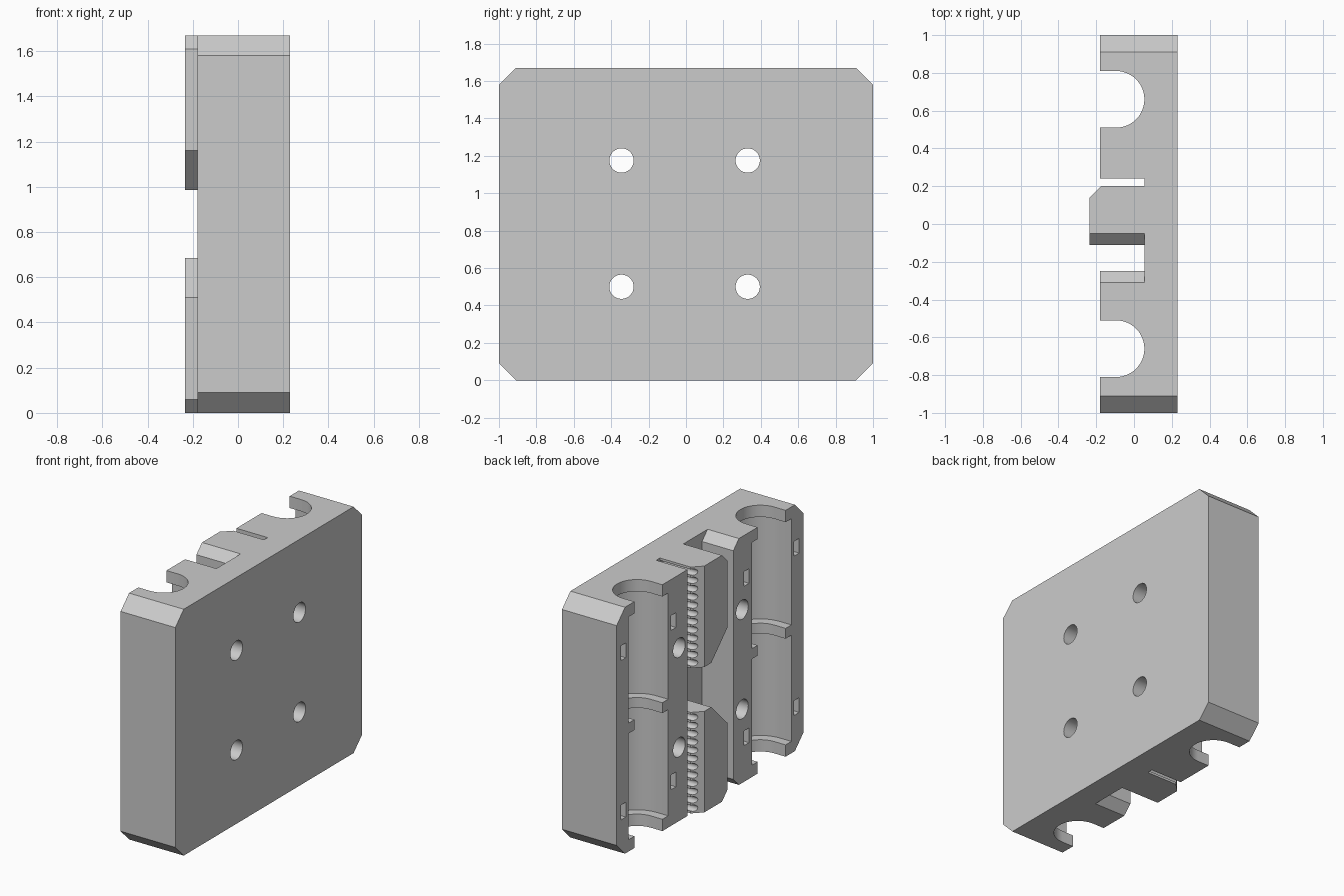
import bpy, bmesh, math
from mathutils import Vector

if "Cube" in bpy.data.objects:
    bpy.data.objects.remove(bpy.data.objects["Cube"])

H = 1.67            # overall height
FACE = -0.18        # working face of the plate
BACK = 0.23         # mounting face
FLOOR = 0.055       # depth of the belt recess
ROD_Y, ROD_X = 0.66, -0.095

grey = bpy.data.materials.new("plain grey")
grey.use_nodes = True
grey.diffuse_color = (0.6, 0.6, 0.6, 1)
grey.node_tree.nodes["Principled BSDF"].inputs["Base Color"].default_value = (0.6, 0.6, 0.6, 1)


def prism(name, outline, axis, lo, hi):
    """Extrude a 2D outline: (y, z) along x, or (x, y) along z."""
    bm = bmesh.new()
    place = (lambda p: (lo, *p)) if axis == "x" else (lambda p: (*p, lo))
    face = bm.faces.new([bm.verts.new(place(p)) for p in outline])
    out = bmesh.ops.extrude_face_region(bm, geom=[face])
    step = Vector((hi - lo, 0, 0)) if axis == "x" else Vector((0, 0, hi - lo))
    verts = [v for v in out["geom"] if isinstance(v, bmesh.types.BMVert)]
    bmesh.ops.translate(bm, verts=verts, vec=step)
    bmesh.ops.recalc_face_normals(bm, faces=bm.faces)
    mesh = bpy.data.meshes.new(name)
    bm.to_mesh(mesh)
    bm.free()
    mesh.materials.append(grey)
    obj = bpy.data.objects.new(name, mesh)
    bpy.context.collection.objects.link(obj)
    return obj


def circle(cy, cz, r, n):
    return [(cy + r * math.cos(math.tau * i / n), cz + r * math.sin(math.tau * i / n))
            for i in range(n)]


def channel(cy, r, mouth=-0.4, n=24):
    """Round-bottomed channel section, open toward -x."""
    arc = [(ROD_X + r * math.sin(math.pi * i / n), cy - r * math.cos(math.pi * i / n))
           for i in range(n + 1)]
    return [(mouth, cy - r)] + arc + [(mouth, cy + r)]


def combine(target, tools, operation):
    """Apply each tool to the target, then remove the tool."""
    bpy.context.view_layer.objects.active = target
    for tool in tools:
        tool.hide_render = True
        mod = target.modifiers.new("combine", "BOOLEAN")
        mod.operation, mod.solver, mod.object = operation, "EXACT", tool
        bpy.ops.object.modifier_apply(modifier=mod.name)
        bpy.data.objects.remove(tool)


# Main plate with chamfered corners
c = 0.09
plate = prism("carriage_plate",
              [(-1, c), (-1 + c, 0), (1 - c, 0), (1, c),
               (1, H - c), (1 - c, H), (-1 + c, H), (-1, H - c)],
              "x", FACE, BACK)

cutters = []
# Belt recess, with bevelled ends on one wall
recess = [(0.24, -0.1), (-0.41, -0.1), (-0.25, 0.06), (-0.25, H - 0.06),
          (-0.41, H + 0.1), (0.24, H + 0.1)]
cutters.append(prism("recess_cutter", recess, "x", -0.4, FLOOR))

for side in (-1, 1):
    cy = side * ROD_Y
    # Rod channel, then two wider bearing seats between the lips
    cutters.append(prism("rod_cutter", channel(cy, 0.15), "z", -0.1, H + 0.1))
    for lo, hi in ((0.08, 0.80), (0.87, 1.59)):
        cutters.append(prism("bearing_cutter", channel(cy, 0.212), "z", lo, hi))
    # Curved strap slots looping behind each bearing
    for z in (0.295, 1.375):
        loop = channel(cy, 0.295) + channel(cy, 0.242)[::-1]
        cutters.append(prism("strap_cutter", loop, "z", z - 0.05, z + 0.05))

# Screw holes
for y in (-0.345, 0.33):
    for z in (0.5, 1.175):
        cutters.append(prism("screw_cutter", circle(y, z, 0.065, 32), "x", -0.4, 0.4))
combine(plate, cutters, "DIFFERENCE")

# Toothed belt clamps, mirrored about mid height
block = [(0.2, H), (-0.05, H), (-0.11, H - 0.06), (-0.11, 1.16), (0.065, 0.985), (0.2, 0.985)]
clamps = []
for name, flip in (("upper_belt_clamp", False), ("lower_belt_clamp", True)):
    def level(z):
        return H - z if flip else z
    clamp = prism(name, [(y, level(z)) for y, z in block], "x", -0.235, FLOOR + 0.03)
    tools = [prism("edge_cutter", [(-0.3, 0.075), (-0.3, 0.3), (-0.075, 0.3)], "z", -0.1, H + 0.1)]
    for i in range(12):
        tools.append(prism("tooth_cutter", circle(0.19, level(H - 0.035 - i * 0.056), 0.022, 12),
                           "x", -0.3, FLOOR))
    combine(clamp, tools, "DIFFERENCE")
    clamps.append(clamp)
combine(plate, clamps, "UNION")

# Smooth the round surfaces, keep edges crisp
bpy.ops.object.select_all(action="DESELECT")
plate.select_set(True)
bpy.context.view_layer.objects.active = plate
bpy.ops.object.shade_smooth_by_angle(angle=math.radians(32))
